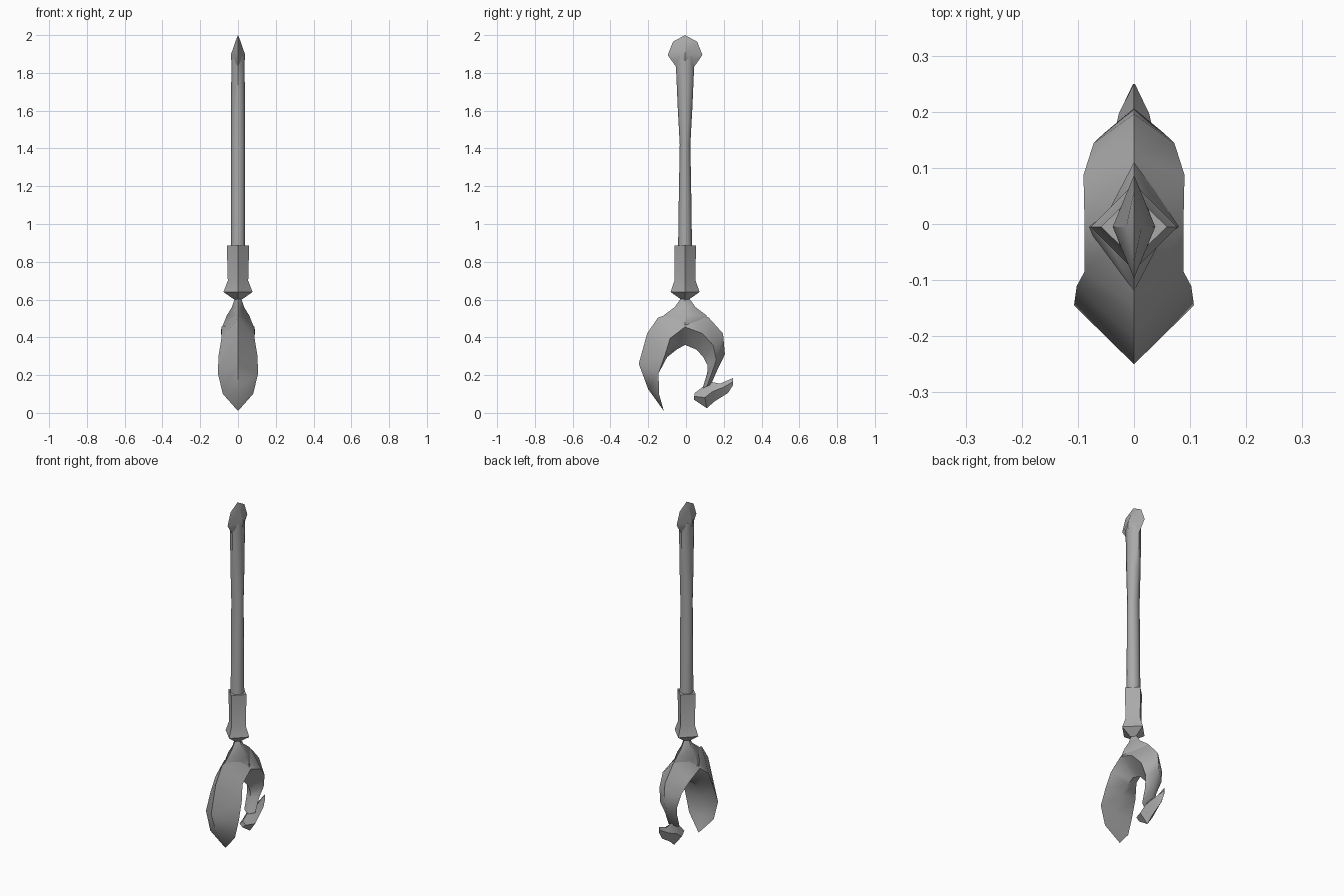
import bpy, bmesh, math

if "Cube" in bpy.data.objects:
    bpy.data.objects.remove(bpy.data.objects["Cube"])

steel = bpy.data.materials.new("steel_grey")
steel.diffuse_color = (0.4, 0.4, 0.4, 1)
steel.use_nodes = True
steel.node_tree.nodes["Principled BSDF"].inputs["Base Color"].default_value = steel.diffuse_color
CY = -0.005  # y of the shaft axis


def loft(name, rings, angle):
    """Skin a list of equal-length vertex rings, cap both ends."""
    bm = bmesh.new()
    vs = [[bm.verts.new(p) for p in r] for r in rings]
    n = len(rings[0])
    for a, b in zip(vs, vs[1:]):
        for i in range(n):
            j = (i + 1) % n
            bm.faces.new((a[i], a[j], b[j], b[i]))
    bm.faces.new(vs[0][::-1])
    bm.faces.new(vs[-1])
    bmesh.ops.remove_doubles(bm, verts=bm.verts, dist=0.0005)
    bmesh.ops.recalc_face_normals(bm, faces=bm.faces)
    me = bpy.data.meshes.new(name)
    bm.to_mesh(me)
    bm.free()
    me.materials.append(steel)
    ob = bpy.data.objects.new(name, me)
    bpy.context.collection.objects.link(ob)
    bpy.ops.object.select_all(action='DESELECT')
    ob.select_set(True)
    bpy.context.view_layer.objects.active = ob
    bpy.ops.object.shade_smooth_by_angle(angle=math.radians(angle))
    return ob


def upright(name, sides, profile, angle=30):
    """Stack of elliptical rings: (z, x radius, y radius)."""
    loft(name, [[(rx * math.cos(i * math.tau / sides),
                  CY + ry * math.sin(i * math.tau / sides), z)
                 for i in range(sides)] for z, rx, ry in profile], angle)


def swept(name, sections, angle):
    """Diamond sections: outer y,z, inner y,z, half width, position of the side corners."""
    rings = []
    for oy, oz, iy, iz, w, t in sections:
        sy, sz = oy + (iy - oy) * t, oz + (iz - oz) * t
        rings.append([(0, oy, oz), (w, sy, sz), (0, iy, iz), (-w, sy, sz)])
    loft(name, rings, angle)


# Long handle, waisted in the middle
upright("shaft", 8, [(0.86, .037, .037), (1.15, .037, .033), (1.42, .037, .028),
                     (1.62, .037, .039), (1.83, .035, .048), (1.89, .034, .048)], 50)

# Flat pointed end of the handle
upright("pommel", 4, [(1.83, .030, .046), (1.87, .036, .075), (1.895, .038, .092),
                      (1.965, .014, .064), (2.0, .0001, .0001)], 30)

# Square socket with a flared foot
upright("collar", 4, [(0.60, .02, .02), (0.64, .077, .077), (0.70, .054, .056),
                      (0.885, .059, .057)], 30)

# Shoulders below the socket
upright("neck", 4, [(0.45, .085, .10), (0.515, .06, .115), (0.56, .032, .055),
                    (0.615, .014, .016)], 60)

# Curved claw: broad blade at the front, arch, thin leg at the back
swept("claw", [
    (-.117, .01, -.117, .01, 0, 1),
    (-.200, .125, -.143, .10, .080, 1),
    (-.250, .26, -.145, .21, .107, 1),
    (-.206, .42, -.100, .295, .102, .9),
    (-.148, .505, -.050, .335, .088, .65),
    (-.005, .55, -.005, .36, .088, .5),
    (.120, .505, .055, .335, .090, .5),
    (.196, .42, .092, .295, .072, .5),
    (.206, .31, .115, .25, .055, .5),
    (.165, .225, .112, .21, .040, .5),
    (.132, .15, .088, .13, .036, .5),
], 60)

# Hooked foot at the end of the leg
swept("hook", [
    (.045, .105, .042, .07, .020, .5),
    (.090, .138, .110, .025, .042, .5),
    (.130, .165, .150, .06, .040, .5),
    (.180, .155, .222, .105, .027, .4),
    (.250, .185, .248, .145, .002, .5),
], 40)
